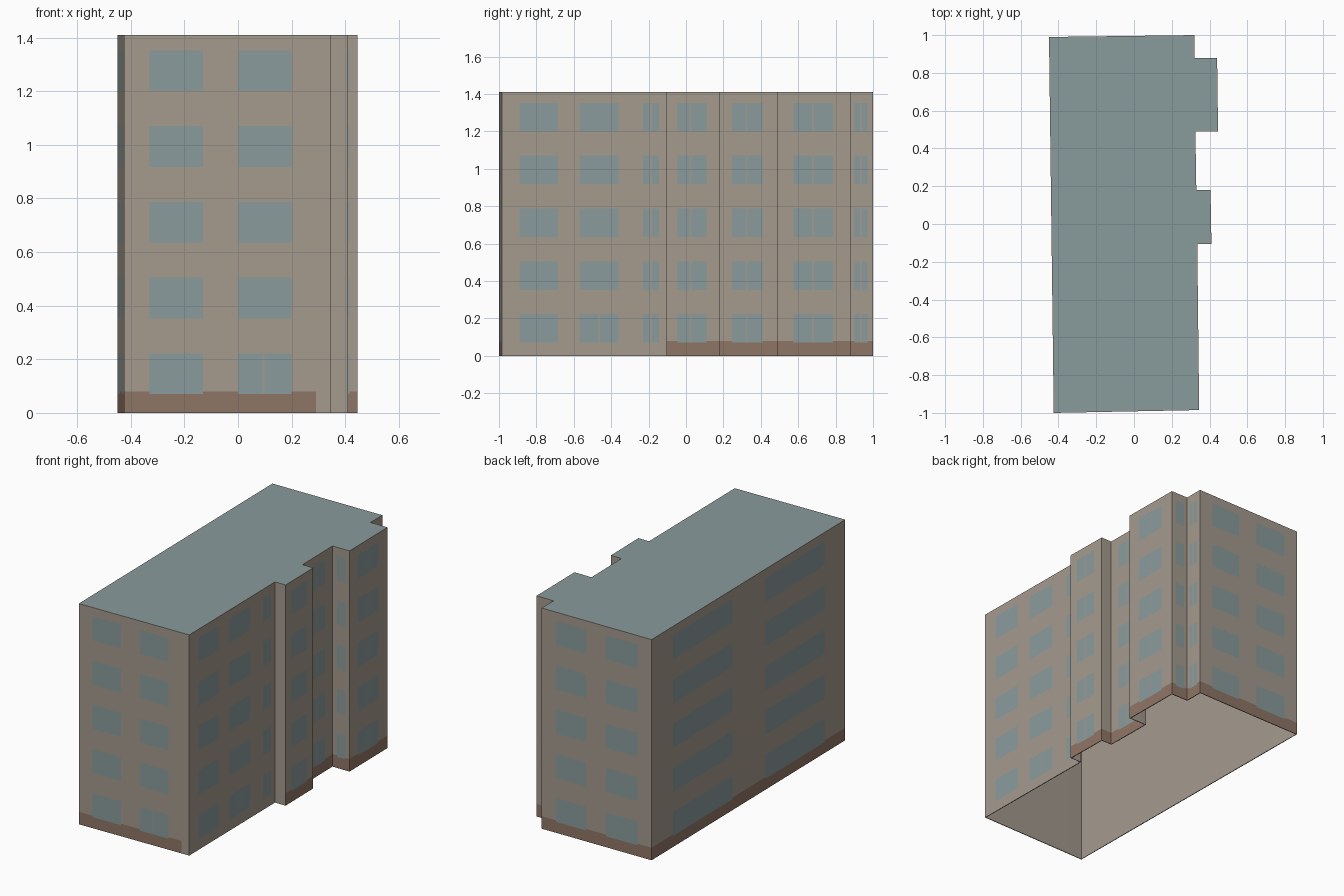
import bpy
import bmesh
from mathutils import Vector

if "Cube" in bpy.data.objects:
    bpy.data.objects.remove(bpy.data.objects["Cube"], do_unlink=True)

HEIGHT = 1.41
BASE_TOP = 0.08
FLOORS = 5
SILL, PITCH, WIN_H = 0.07, 0.2825, 0.152
MULLION = 0.004  # half width


def make_material(name, colour):
    mat = bpy.data.materials.new(name)
    mat.use_nodes = True
    rgba = (*colour, 1.0)
    mat.diffuse_color = rgba
    mat.node_tree.nodes["Principled BSDF"].inputs["Base Color"].default_value = rgba
    return mat


glass = make_material("window_blue_grey", (0.255, 0.33, 0.335))
plinth = make_material("plinth_brown", (0.275, 0.18, 0.132))
render = make_material("wall_beige", (0.375, 0.322, 0.27))
roofing = make_material("roof_grey", (0.25, 0.325, 0.33))
GLASS, PLINTH, WALL = range(3)


def add_object(name, bm, materials):
    mesh = bpy.data.meshes.new(name)
    bm.to_mesh(mesh)
    bm.free()
    for mat in materials:
        mesh.materials.append(mat)
    obj = bpy.data.objects.new(name, mesh)
    bpy.context.collection.objects.link(obj)
    return obj


# Footprint corners, counter-clockwise, each starting one wall.
# Wall data: start corner, windows as (from, to, mullion or None, ground floor
# mullion only), and the span of the brown plinth along the wall.
ALL, NONE = (-2, 2), (3, 3)
walls = [
    ((-0.425, -1.0), [(-0.33, -0.13, None, False), (0.0, 0.2, 0.095, True)], (-2, 0.29)),
    ((0.345, -0.985), [(-0.89, -0.685, None, False), (-0.57, -0.36, -0.465, True),
                       (-0.23, -0.145, -0.185, False)], NONE),
    ((0.335, -0.105), [], NONE),
    ((0.41, -0.105), [(-0.045, 0.11, 0.025, False)], ALL),
    ((0.405, 0.18), [], ALL),
    ((0.33, 0.18), [(0.245, 0.41, 0.325, False)], ALL),
    ((0.325, 0.49), [(0.355, 0.415, None, False)], ALL),
    ((0.445, 0.49), [(0.575, 0.785, 0.68, False)], ALL),
    ((0.44, 0.88), [(0.345, 0.41, None, False)], ALL),
    ((0.32, 0.88), [(0.9, 0.97, 0.935, False)], ALL),
    ((0.32, 1.0), [(0.01, 0.22, None, False), (-0.35, -0.13, None, False)], ALL),
    ((-0.45, 0.99), [(0.16, 0.77, None, False), (-0.79, -0.18, None, False)], ALL),
]

# Horizontal cuts shared by all walls
levels = {0.0, BASE_TOP, HEIGHT}
for floor in range(FLOORS):
    levels |= {SILL + floor * PITCH, SILL + floor * PITCH + WIN_H}
levels = sorted(levels)


def cell_material(c, z, windows, base):
    floor = int((z - SILL) // PITCH)
    if z > SILL and (z - SILL) % PITCH < WIN_H:
        for lo, hi, bar, ground_only in windows:
            if lo < c < hi:
                has_bar = bar is not None and (floor == 0 or not ground_only)
                if not (has_bar and abs(c - bar) < MULLION):
                    return GLASS
                return WALL
    return PLINTH if z < BASE_TOP and base[0] < c < base[1] else WALL


# Outer walls: each is a grid cut along window edges
bm = bmesh.new()
for i, (start, windows, base) in enumerate(walls):
    a, b = Vector(start), Vector(walls[(i + 1) % len(walls)][0])
    d = b - a
    axis = 0 if abs(d.x) > abs(d.y) else 1
    cuts = {a[axis], b[axis]}
    for lo, hi, bar, _ in windows:
        cuts |= {lo, hi}
        if bar is not None:
            cuts |= {bar - MULLION, bar + MULLION}
    low, high = sorted((a[axis], b[axis]))
    cuts |= {c for c in base if low < c < high}
    cuts = sorted(cuts, reverse=d[axis] < 0)
    grid = []
    for c in cuts:
        p = a + d * ((c - a[axis]) / d[axis])
        grid.append([bm.verts.new((p.x, p.y, z)) for z in levels])
    for u in range(len(cuts) - 1):
        for v in range(len(levels) - 1):
            face = bm.faces.new((grid[u][v], grid[u + 1][v],
                                 grid[u + 1][v + 1], grid[u][v + 1]))
            face.material_index = cell_material((cuts[u] + cuts[u + 1]) / 2,
                                                (levels[v] + levels[v + 1]) / 2,
                                                windows, base)
bmesh.ops.remove_doubles(bm, verts=bm.verts[:], dist=0.0001)
shell = add_object("building_walls", bm, [glass, plinth, render])

# Plain inner faces, open underneath
solid = shell.modifiers.new("wall_thickness", "SOLIDIFY")
solid.thickness = 0.005
solid.offset = -1
solid.material_offset = WALL
solid.material_offset_rim = WALL

# Flat roof over the whole footprint
bm = bmesh.new()
bm.faces.new([bm.verts.new((x, y, HEIGHT)) for (x, y), _, _ in walls])
add_object("flat_roof", bm, [roofing])
